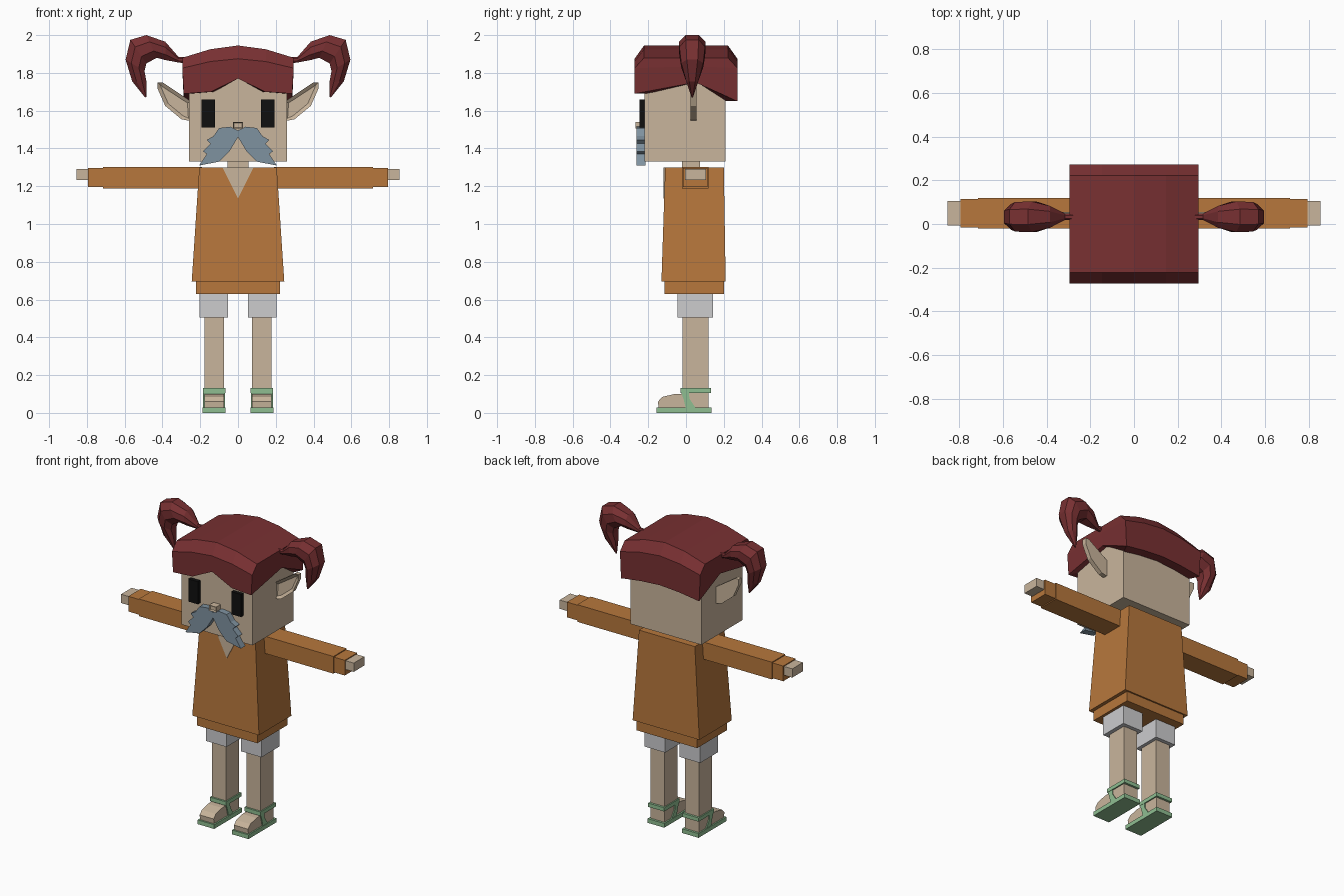
import bpy, bmesh

cube = bpy.data.objects.get("Cube")
if cube:
    bpy.data.objects.remove(cube, do_unlink=True)


def material(name, r, g, b):
    lin = [(c / 255 / 12.92) if c < 11 else ((c / 255 + 0.055) / 1.055) ** 2.4 for c in (r, g, b)]
    m = bpy.data.materials.new(name)
    m.use_nodes = True
    m.diffuse_color = (*lin, 1)
    m.node_tree.nodes["Principled BSDF"].inputs["Base Color"].default_value = (*lin, 1)
    return m


SKIN = material("tan_skin", 201, 181, 156)
TUNIC = material("orange_cloth", 183, 119, 60)
HAIR = material("maroon_hair", 120, 48, 50)
SHORTS = material("pale_grey_cloth", 204, 204, 206)
SANDAL = material("green_leather", 143, 190, 145)
WHISKER = material("blue_grey_hair", 127, 146, 160)
BLACK = material("black_eye", 16, 16, 16)


def build(name, verts, faces, mat, mirror=False, inset=None):
    bm = bmesh.new()
    vs = [bm.verts.new(v) for v in verts]
    for f in faces:
        bm.faces.new([vs[i] for i in f])
    bmesh.ops.recalc_face_normals(bm, faces=bm.faces)
    if inset:  # recess the face that looks forward
        bm.normal_update()
        front = min(bm.faces, key=lambda f: f.normal.y)
        bmesh.ops.inset_region(bm, faces=[front], thickness=inset[0], depth=0)
        bmesh.ops.translate(bm, verts=front.verts, vec=(0, inset[1], 0))
    me = bpy.data.meshes.new(name)
    bm.to_mesh(me)
    bm.free()
    me.materials.append(mat)
    ob = bpy.data.objects.new(name, me)
    bpy.context.collection.objects.link(ob)
    if mirror:
        ob.modifiers.new("Mirror", 'MIRROR').use_mirror_merge = False
    return ob


def loft(name, rings, mat, mirror=False, caps=True, inset=None):
    n = len(rings[0])
    faces = [(k * n + i, k * n + (i + 1) % n, (k + 1) * n + (i + 1) % n, (k + 1) * n + i)
             for k in range(len(rings) - 1) for i in range(n)]
    if caps:
        faces += [tuple(range(n)), tuple(range((len(rings) - 1) * n, len(rings) * n))]
    return build(name, [v for r in rings for v in r], faces, mat, mirror, inset)


def rect(x0, x1, y0, y1, z):
    return [(x0, y0, z), (x1, y0, z), (x1, y1, z), (x0, y1, z)]


def box(name, x, y, z, mat, mirror=False, inset=None):
    return loft(name, [rect(*x, *y, z[0]), rect(*x, *y, z[1])], mat, mirror, inset=inset)


def prism(name, pts, span, axis, mat, mirror=False, inset=None):
    place = (lambda u, t, w: (t, u, w)) if axis == 'x' else (lambda u, t, w: (u, t, w))
    return loft(name, [[place(u, t, w) for u, w in pts] for t in span], mat, mirror, inset=inset)


# Head, neck and face
box("head", (-.26, .26), (-.22, .21), (1.33, 1.80), SKIN)
box("neck", (-.055, .055), (-.02, .075), (1.28, 1.34), SKIN)
box("eye", (.123, .193), (-.245, -.21), (1.51, 1.66), BLACK, True)
box("nose", (-.026, .026), (-.268, -.21), (1.505, 1.54), SKIN, inset=(.008, .008))
prism("moustache_half",
      [(0, 1.495), (.04, 1.515), (.10, 1.508), (.13, 1.465), (.165, 1.445), (.145, 1.425),
       (.185, 1.385), (.165, 1.37), (.205, 1.31), (.10, 1.33), (.045, 1.385), (0, 1.46)],
      (-.262, -.215), 'y', WHISKER, True)
prism("ear",
      [(.25, 1.65), (.40, 1.75), (.425, 1.75), (.425, 1.715), (.385, 1.625), (.30, 1.555), (.25, 1.545)],
      (.025, .055), 'y', SKIN, True, inset=(.02, .014))

# Hair cap: a wavy-bottomed wall with an arched, bevelled top
COLS = (-1, -.5, 0, .5, 1)


def hair_ring(hx, hy, front, side, back):
    ring = [(c * hx, -hy, z) for c, z in zip(COLS, front)]
    ring.append((hx, .05, side))
    ring += [(c * hx, hy, z) for c, z in zip(reversed(COLS), back)]
    ring.append((-hx, .05, side))
    return ring


fringe = (1.69, 1.70, 1.77, 1.70, 1.69)
nape = (1.65, 1.67, 1.68, 1.67, 1.65)
brow = (1.825, 1.86, 1.875, 1.86, 1.825)
crown = (1.88, 1.925, 1.945, 1.925, 1.88)
rings = [hair_ring(.255, .205, fringe, 1.75, nape),
         hair_ring(.287, .272, fringe, 1.75, nape),
         hair_ring(.295, .272, brow, 1.835, brow),
         hair_ring(.295, .222, crown, 1.88, crown)]
n = len(rings[0])
faces = [(k * n + i, k * n + (i + 1) % n, (k + 1) * n + (i + 1) % n, (k + 1) * n + i)
         for k in range(3) for i in range(n)]
t = 3 * n
faces += [(t + i, t + i + 1, t + 9 - i, t + 10 - i) for i in (1, 2)]
faces += [(t, t + 1, t + 9, t + 10, t + 11), (t + 3, t + 4, t + 5, t + 6, t + 7)]
build("hair_cap", [v for r in rings for v in r], faces, HAIR)

# Pigtails: octagonal sections between an upper and a lower edge, with a half width
SECTIONS = [((.28, 1.885), (.28, 1.85), .014), ((.315, 1.885), (.315, 1.855), .014),
            ((.385, 1.965), (.385, 1.868), .05), ((.485, 2.0), (.43, 1.88), .07),
            ((.57, 1.975), (.485, 1.85), .068), ((.595, 1.87), (.495, 1.81), .058),
            ((.56, 1.755), (.485, 1.755), .032), ((.492, 1.67), (.485, 1.672), .004)]
tail = []
for (ax, az), (bx, bz), w in SECTIONS:
    ring = []
    for s, y in ((0, .5), (0, -.5), (.3, -1), (.7, -1), (1, -.5), (1, .5), (.7, 1), (.3, 1)):
        ring.append((ax + (bx - ax) * s, .033 + y * w, az + (bz - az) * s))
    tail.append(ring)
loft("pigtail", tail, HAIR, True)

# Tunic with neckline and sleeves
loft("tunic", [rect(-.245, .245, -.13, .21, .695), rect(-.205, .205, -.11, .20, 1.30)], TUNIC)
box("tunic_hem", (-.222, .222), (-.115, .20), (.63, .71), TUNIC)
prism("neckline", [(-.082, 1.30), (.082, 1.30), (0, 1.135)], (-.118, -.109), 'y', SKIN)
box("sleeve", (.19, .715), (-.02, .12), (1.188, 1.302), TUNIC, True)
box("cuff", (.70, .795), (-.015, .115), (1.195, 1.296), TUNIC, True)
box("hand", (.78, .855), (-.006, .106), (1.232, 1.29), SKIN, True)

# Legs and sandals
box("shorts_leg", (.053, .204), (-.045, .143), (.505, .66), SHORTS, True)
box("leg", (.075, .178), (-.018, .118), (.02, .52), SKIN, True)
prism("foot", [(.12, .02), (-.145, .02), (-.148, .06), (-.125, .085), (-.06, .10), (.12, .105)],
      (.075, .178), 'x', SKIN, True)
box("sandal_sole", (.065, .187), (-.157, .135), (0, .028), SANDAL, True)
box("ankle_strap", (.067, .186), (-.03, .133), (.106, .131), SANDAL, True)
prism("side_strap", [(-.03, .12), (.015, .115), (.018, .075), (.055, .02), (.0, .02), (-.012, .07)],
      (.069, .184), 'x', SANDAL, True)
